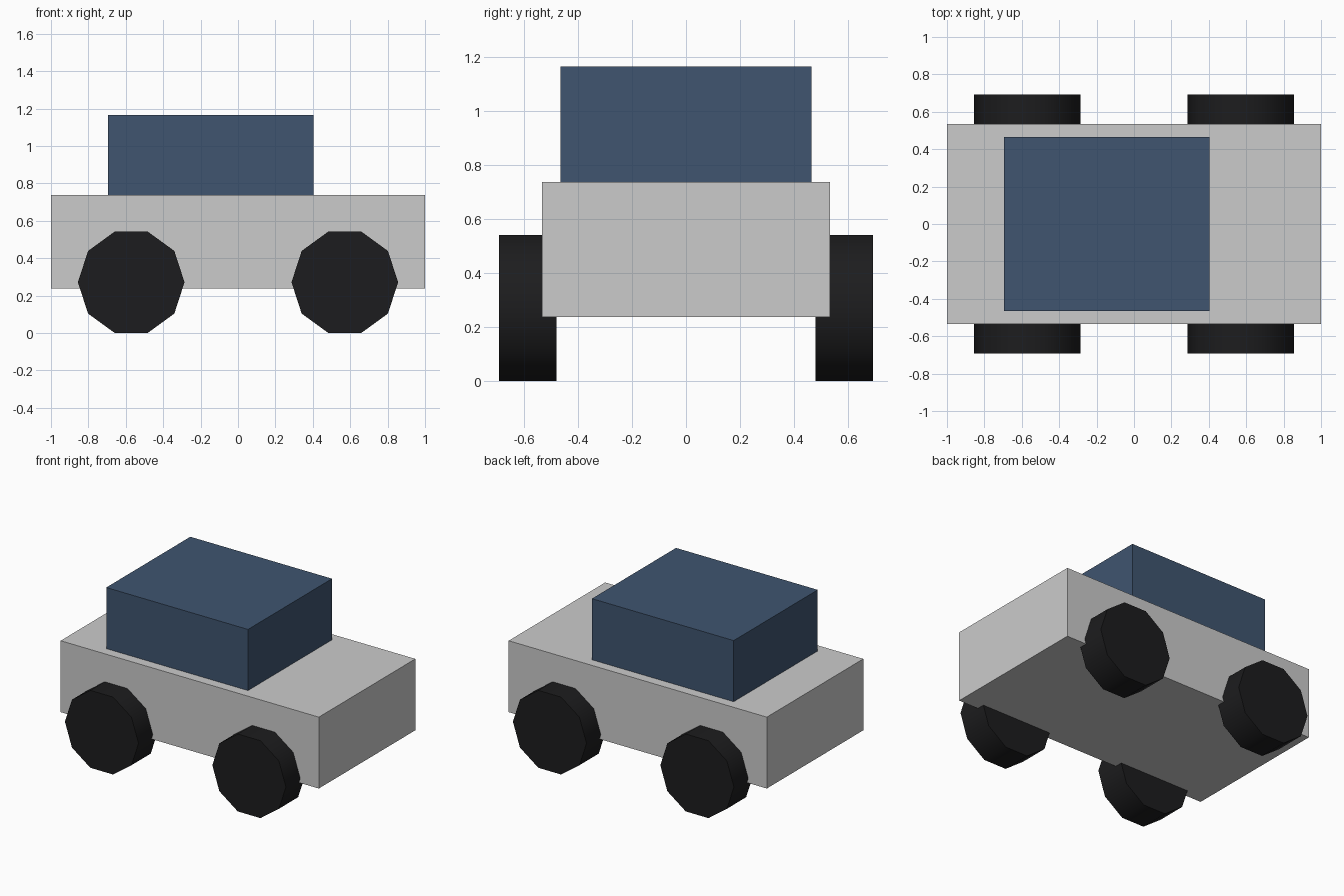
import bpy
from math import pi, radians

if "Cube" in bpy.data.objects:
    bpy.data.objects.remove(bpy.data.objects["Cube"])


def material(name, color):
    mat = bpy.data.materials.new(name)
    mat.diffuse_color = (*color, 1)
    mat.use_nodes = True
    mat.node_tree.nodes["Principled BSDF"].inputs["Base Color"].default_value = mat.diffuse_color
    return mat


def box(name, low, high, mat=None):
    center = [(a + b) / 2 for a, b in zip(low, high)]
    bpy.ops.mesh.primitive_cube_add(size=1, location=center)
    obj = bpy.context.object
    obj.name = name
    obj.scale = [b - a for a, b in zip(low, high)]
    bpy.ops.object.transform_apply(location=False, rotation=False, scale=True)
    if mat:
        obj.data.materials.append(mat)
    return obj


def wheel(name, x, y, mat):
    # Ten-sided wheel resting on a flat side
    bpy.ops.mesh.primitive_cylinder_add(
        vertices=10, radius=0.285, depth=0.213,
        location=(x, y, 0.271), rotation=(pi / 2, pi / 10, 0))
    obj = bpy.context.object
    obj.name = name
    obj.data.materials.append(mat)
    bpy.ops.object.shade_smooth_by_angle(angle=radians(40))


glass = material("dark_blue", (0.05, 0.09, 0.16))
rubber = material("black_rubber", (0.012, 0.012, 0.013))

# Lower body and cabin
box("body", (-1, -0.534, 0.238), (1, 0.534, 0.738))
box("cabin", (-0.695, -0.465, 0.737), (0.403, 0.465, 1.166), glass)

# Four wheels
for end, x in (("rear", -0.571), ("front", 0.571)):
    for side, y in (("right", -0.586), ("left", 0.586)):
        wheel(f"{end}_{side}_wheel", x, y, rubber)
